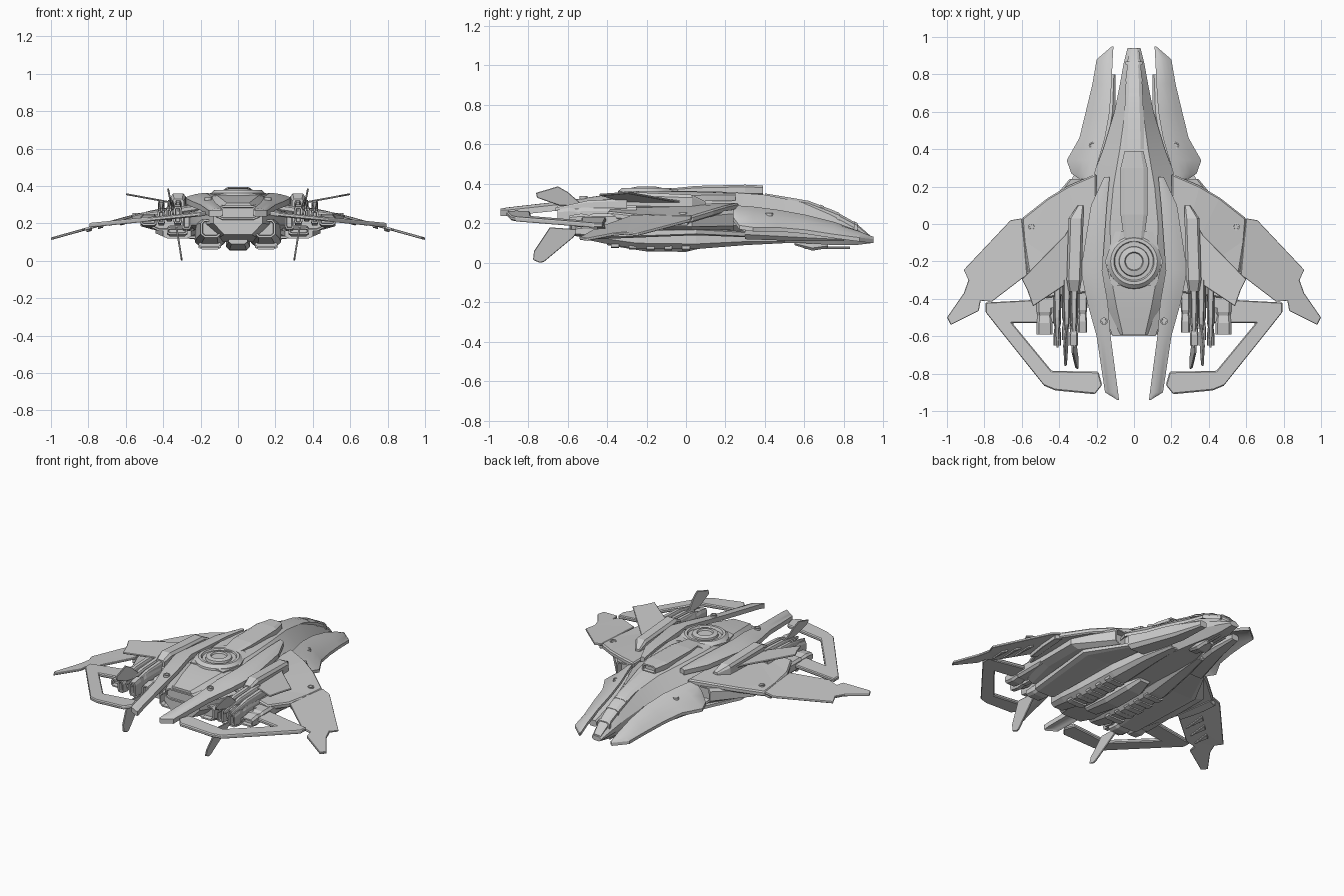
import bpy, bmesh, math
from mathutils import Vector

if "Cube" in bpy.data.objects:
    bpy.data.objects.remove(bpy.data.objects["Cube"])


def finish(name, bm, mirror=True, smooth=False, bevel=0):
    bmesh.ops.recalc_face_normals(bm, faces=bm.faces)
    me = bpy.data.meshes.new(name)
    bm.to_mesh(me)
    bm.free()
    ob = bpy.data.objects.new(name, me)
    bpy.context.collection.objects.link(ob)
    if bevel:
        m = ob.modifiers.new("bevel", 'BEVEL')
        m.width, m.segments, m.limit_method = bevel, 1, 'ANGLE'
    if mirror:
        ob.modifiers.new("mirror", 'MIRROR')
    if smooth:
        bpy.ops.object.select_all(action='DESELECT')
        ob.select_set(True)
        bpy.context.view_layer.objects.active = ob
        bpy.ops.object.shade_smooth_by_angle(angle=math.radians(25))
    return ob


def plate(name, pts, f, off, bevel=0.003):
    """Flat outline mapped into space by f and thickened by the vector off."""
    bm = bmesh.new()
    a = [bm.verts.new(f(*p)) for p in pts]
    b = [bm.verts.new(Vector(f(*p)) + Vector(off)) for p in pts]
    bm.faces.new(a)
    bm.faces.new(b[::-1])
    for i in range(len(a)):
        j = (i + 1) % len(a)
        bm.faces.new((a[i], a[j], b[j], b[i]))
    bmesh.ops.triangulate(bm, faces=[x for x in bm.faces if len(x.verts) > 4])
    return finish(name, bm, bevel=bevel)


def tube(name, rows, top=.15, bot=.15, hi=.8, lo=.2, recess=0, mirror=True, smooth=False):
    """Eight-sided loft along y; rows are (y, x0, x1, z0, z1)."""
    bm = bmesh.new()
    rings = []
    for y, x0, x1, z0, z1 in rows:
        w, h = x1 - x0, z1 - z0
        sec = [(x0 + w*top, z1), (x1 - w*top, z1), (x1, z0 + h*hi), (x1, z0 + h*lo),
               (x1 - w*bot, z0), (x0 + w*bot, z0), (x0, z0 + h*lo), (x0, z0 + h*hi)]
        rings.append([bm.verts.new((x, y, z)) for x, z in sec])
    for a, b in zip(rings, rings[1:]):
        for i in range(8):
            j = (i + 1) % 8
            bm.faces.new((a[i], a[j], b[j], b[i]))
    caps = [bm.faces.new(rings[0]), bm.faces.new(rings[-1][::-1])]
    bmesh.ops.recalc_face_normals(bm, faces=bm.faces)
    if recess:
        bmesh.ops.inset_individual(bm, faces=caps, thickness=.01, depth=0)
        bmesh.ops.inset_individual(bm, faces=caps, thickness=.003, depth=-recess)
    return finish(name, bm, mirror, smooth)


def shell(name, rows, t, bulge=0.01):
    """Curved strip along y; rows are (y, x_in, z_in, x_out, z_out)."""
    bm = bmesh.new()
    rings = []
    for y, x0, z0, x1, z1 in rows:
        up = []
        for k in range(5):
            s = k / 4
            up.append((x0 + (x1-x0)*s, y, z0 + (z1-z0)*s + bulge*4*s*(1-s)))
        rings.append([bm.verts.new(p) for p in up] +
                     [bm.verts.new((p[0], p[1], p[2] - t)) for p in up[::-1]])
    for a, b in zip(rings, rings[1:]):
        for i in range(10):
            j = (i + 1) % 10
            bm.faces.new((a[i], a[j], b[j], b[i]))
    bm.faces.new(rings[0])
    bm.faces.new(rings[-1][::-1])
    return finish(name, bm, smooth=True)


def lathe(name, prof, c, n=32, mirror=False):
    bm = bmesh.new()
    rings = [[bm.verts.new((c[0] + r*math.cos(2*math.pi*i/n), c[1] + r*math.sin(2*math.pi*i/n), z))
              for i in range(n)] for r, z in prof]
    for a, b in zip(rings, rings[1:]):
        for i in range(n):
            j = (i + 1) % n
            bm.faces.new((a[i], a[j], b[j], b[i]))
    bm.faces.new(rings[0])
    bm.faces.new(rings[-1])
    return finish(name, bm, mirror, True)


def sym(rows):
    return [(y, -w, w, a, b) for y, w, a, b in rows]


# Central fuselage with drooping nose
tube("fuselage", sym([(.94, .035, .10, .13), (.86, .055, .09, .19), (.75, .075, .09, .25),
     (.6, .105, .10, .305), (.4, .165, .10, .345), (.2, .24, .10, .36), (0, .28, .10, .365),
     (-.3, .26, .10, .355), (-.45, .2, .12, .335), (-.59, .13, .14, .31)]),
     top=.27, bot=.22, hi=.6, lo=.35, mirror=False, smooth=True)
# Cockpit canopy, frame bars and spine housing
tube("canopy", sym([(.935, .026, .11, .137), (.86, .036, .15, .203), (.75, .044, .2, .265),
     (.62, .05, .25, .315), (.4, .06, .3, .352)]), top=.2, mirror=False, smooth=True)
for i, (y, z) in enumerate([(.86, .205), (.77, .255), (.69, .29)]):
    tube(f"canopy_frame_{i}", sym([(y + .008, .045, z - .06, z - .003), (y - .008, .045, z - .06, z + .006)]),
         top=.2, mirror=False)
tube("spine_housing", sym([(.39, .05, .34, .392), (.3, .072, .34, .396), (.05, .072, .34, .39), (-.1, .05, .34, .375)]),
     recess=.02, mirror=False)
# Dorsal turret: base collar, ring and dome
lathe("turret", [(.15, .33), (.145, .362), (.125, .38), (.108, .38), (.1, .362), (.082, .362),
                 (.078, .38), (.05, .386), (.045, .376), (.02, .376)], (0, -.2))
tube("turret_collar", sym([(-.04, .1, .33, .372), (-.2, .155, .33, .368), (-.33, .12, .33, .36)]), mirror=False)

# Forward prongs flanking the nose
shell("forward_prong", [(.95, .11, .125, .118, .12), (.88, .114, .16, .2, .128), (.75, .12, .208, .222, .145),
      (.6, .13, .245, .258, .168), (.46, .155, .27, .292, .18), (.34, .19, .285, .36, .18),
      (.27, .21, .29, .335, .19), (.24, .22, .29, .29, .23)], .02)
tube("prong_inner_frame", [(.8, .1, .15, .11, .15), (.6, .1, .2, .11, .2), (.3, .14, .3, .12, .24)])
# Tail booms running back beside the turret
shell("tail_boom", [(.25, .13, .35, .16, .345), (.1, .145, .36, .23, .343), (-.25, .17, .363, .285, .338),
      (-.42, .14, .343, .25, .32), (-.6, .125, .315, .2, .3), (-.9, .085, .28, .155, .268),
      (-.94, .08, .27, .09, .268)], .03, .006)
# Shoulder rails
tube("shoulder_rail", [(.1, .27, .3, .28, .31), (.03, .27, .35, .27, .345), (-.3, .28, .36, .27, .36),
     (-.36, .29, .35, .28, .33)])


# Wings
def wing_z(x):
    if x < .4:
        return .305 - .1*(x - .2)
    return .285 - .24*(x - .4) if x < .6 else .237 - .28*(x - .6)


plate("inner_wing", [(.2, .27), (.35, .205), (.46, .14), (.6, .03), (.59, -.1), (.565, -.26), (.5, -.4), (.2, -.36)],
      lambda x, y: (x, y, wing_z(x)), (0, 0, -.035), .008)
plate("outer_wing", [(.6, .03), (.66, .02), (.91, -.245), (.885, -.3), (.91, -.37), (1, -.5), (.98, -.54),
      (.83, -.465), (.82, -.41), (.76, -.415), (.57, -.27), (.585, -.1)],
      lambda x, y: (x, y, wing_z(x)), (0, 0, -.014))
plate("wing_hinge", [(.58, .02), (.63, .01), (.62, -.12), (.59, -.27), (.55, -.25)],
      lambda x, y: (x, y, wing_z(x) - .01), (0, 0, -.03))
for i in range(3):
    x = .66 + .06*i
    plate(f"wing_flap_actuator_{i}", [(x, -.15 - .05*i), (x + .03, -.17 - .05*i), (x + .015, -.32 - .03*i)],
          lambda x, y: (x, y, wing_z(x) - .012), (0, 0, -.014))
# Raised upper fins
plate("upper_fin", [(.3, .06), (.37, -.06), (.6, -.295), (.57, -.355), (.54, -.44), (.36, -.32), (.31, -.3)],
      lambda x, y: (x, y, .312 + .185*(x - .33)), (0, 0, -.01))
# Rear hoop wing
plate("hoop_wing", [(.42, -.40), (.795, -.42), (.795, -.47), (.48, -.865), (.42, -.89), (.21, -.91), (.17, -.86),
      (.19, -.79), (.44, -.785), (.65, -.53), (.42, -.53)],
      lambda x, y: (x, y, .262 - .1*(x - .2)), (0, 0, -.024), .006)
# Tail fins above and below the engines
plate("upper_tail_fin", [(-.52, .29), (-.6, .36), (-.65, .388), (-.69, .375), (-.76, .355), (-.755, .33), (-.64, .29)],
      lambda y, z: (.352 + .2*(z - .3), y, z), (.01, 0, 0))
plate("lower_tail_fin", [(-.54, .17), (-.57, .13), (-.72, .005), (-.74, 0), (-.775, .015), (-.77, .06), (-.69, .18)],
      lambda y, z: (.295 + .16*z, y, z), (.01, 0, 0))

# Side intakes under the wing roots
tube("side_intake", [(.24, .22, .345, .165, .27), (.03, .25, .52, .17, .245), (-.25, .25, .52, .17, .245),
     (-.45, .28, .46, .16, .25)], top=.08, bot=.2, recess=.04)
tube("intake_lower_lip", [(.3, .2, .3, .13, .16), (.05, .22, .44, .14, .175), (-.45, .25, .4, .12, .17)])

# Engines: side-by-side nozzle blocks
for i, (x0, x1, y, z0, z1) in enumerate([(.25, .3, -.58, .16, .26), (.3, .345, -.65, .19, .3),
                                         (.35, .385, -.62, .21, .29), (.39, .43, -.65, .19, .28),
                                         (.435, .52, -.59, .18, .25), (.27, .38, -.56, .13, .19)]):
    tube(f"engine_{i}", [(-.25, x0, x1, z0, z1), (y + .12, x0, x1, z0, z1),
         (y + .1, x0 + .005, x1 - .005, z0 + .008, z1 - .008), (y + .06, x0, x1, z0, z1),
         (y, x0, x1, z0 + .01, z1 - .01)], recess=.025)
for i, x in enumerate((.32, .36, .41)):
    tube(f"engine_cover_{i}", [(-.3, x - .018, x + .018, .27, .325), (-.5, x - .014, x + .014, .27, .315),
         (-.66, x - .005, x + .005, .265, .28)])

# Belly pods, keel and nose gun
tube("belly_pod", [(.5, .07, .13, .1, .15), (.3, .07, .18, .09, .18), (.05, .07, .22, .07, .2),
     (-.25, .07, .23, .07, .22), (-.42, .08, .22, .1, .22), (-.54, .09, .2, .125, .22)], bot=.2, recess=.03)
tube("keel", sym([(.1, .04, .08, .15), (0, .065, .056, .15), (-.2, .065, .058, .15), (-.4, .05, .09, .15)]),
     mirror=False)
tube("rear_bulkhead", sym([(-.4, .18, .2, .31), (-.6, .115, .22, .295)]), recess=.02, mirror=False)
tube("gun_mount", sym([(.72, .035, .075, .13), (.64, .045, .062, .13), (.55, .03, .09, .13)]), mirror=False)
tube("gun_barrel", [(.83, .014, .026, .07, .082), (.6, .014, .026, .07, .082)], top=.3, bot=.3, hi=.7, lo=.3)
for i in range(5):
    y = .02 - .09*i
    tube(f"belly_rib_{i}", [(y, .09, .21, .062 + .007*max(0, i - 2), .1), (y - .04, .09, .21, .062 + .007*max(0, i - 2), .1)])

# Round hull fasteners
for i, (x, y, z) in enumerate([(.22, .42, .248), (.545, -.015, .251), (.16, -.52, .335)]):
    lathe(f"fastener_{i}", [(.02, z - .03), (.02, z + .004), (.013, z + .004), (.012, z), (.005, z)], (x, y), 12, True)
